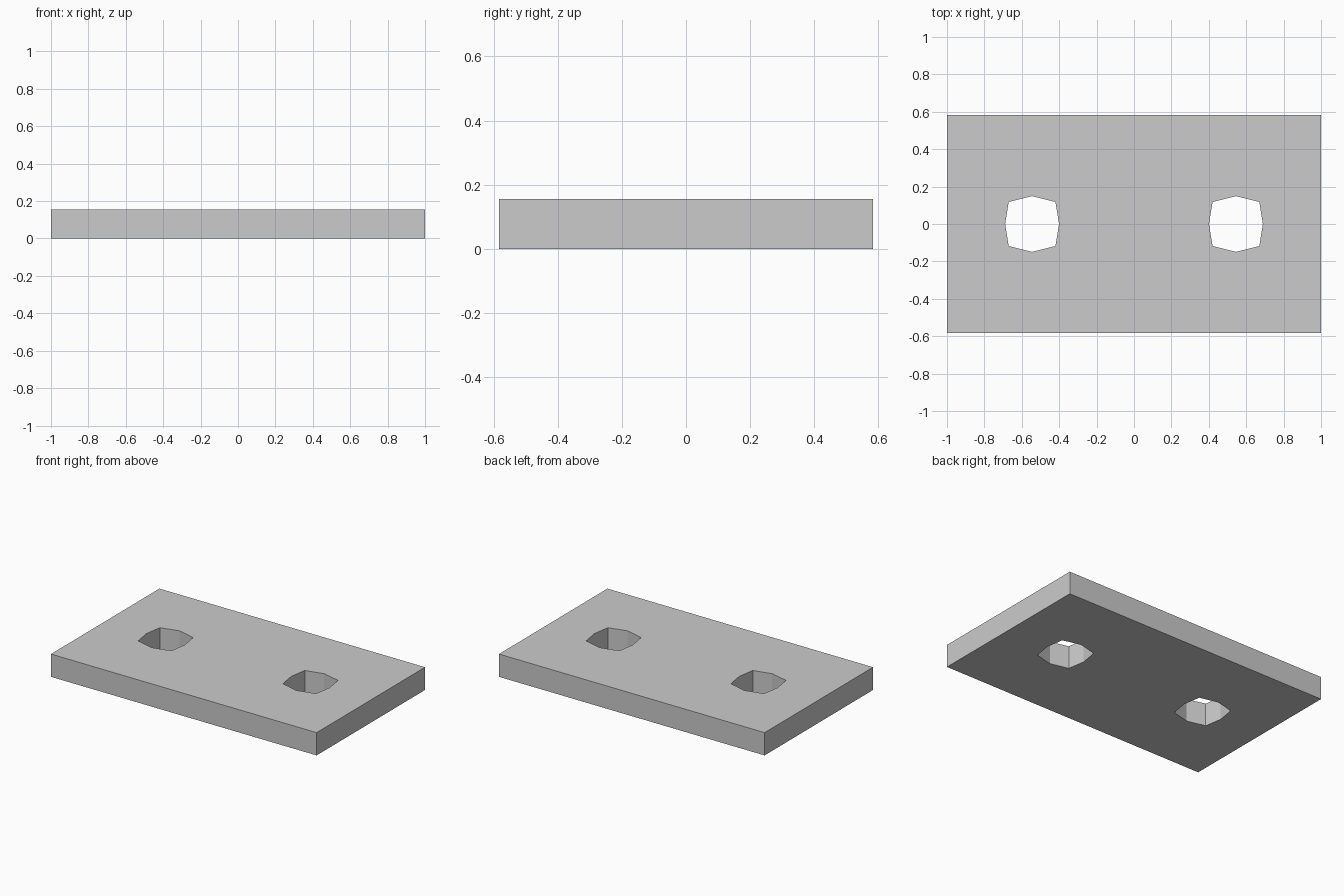
import bpy, bmesh

if "Cube" in bpy.data.objects:
    bpy.data.objects.remove(bpy.data.objects["Cube"])

HALF_X, HALF_Y, HEIGHT = 1.0, 0.583, 0.155
HOLE_X = 0.545

# Outer rectangle and the eight-sided hole profile
plate = [(-HALF_X, -HALF_Y), (HALF_X, -HALF_Y), (HALF_X, HALF_Y), (-HALF_X, HALF_Y)]
hole = [(0.144, 0), (0.125, 0.118), (0, 0.149), (-0.125, 0.118),
        (-0.144, 0), (-0.125, -0.118), (0, -0.149), (0.125, -0.118)]

bm = bmesh.new()


def add_loop(points, offset_x=0.0):
    verts = [bm.verts.new((x + offset_x, y, 0)) for x, y in points]
    return [bm.edges.new((verts[i - 1], v)) for i, v in enumerate(verts)]


# Plate outline with two mirrored holes, filled and raised
edges = add_loop(plate)
for side in (-1, 1):
    edges += add_loop(hole, side * HOLE_X)
bmesh.ops.triangle_fill(bm, edges=edges, use_beauty=True, normal=(0, 0, 1))
raised = bmesh.ops.extrude_face_region(bm, geom=bm.faces[:], use_keep_orig=True)
top = [g for g in raised["geom"] if isinstance(g, bmesh.types.BMVert)]
bmesh.ops.translate(bm, verts=top, vec=(0, 0, HEIGHT))
bmesh.ops.recalc_face_normals(bm, faces=bm.faces[:])

mesh = bpy.data.meshes.new("plate_with_two_holes")
bm.to_mesh(mesh)
bm.free()
obj = bpy.data.objects.new("plate_with_two_holes", mesh)
bpy.context.collection.objects.link(obj)
